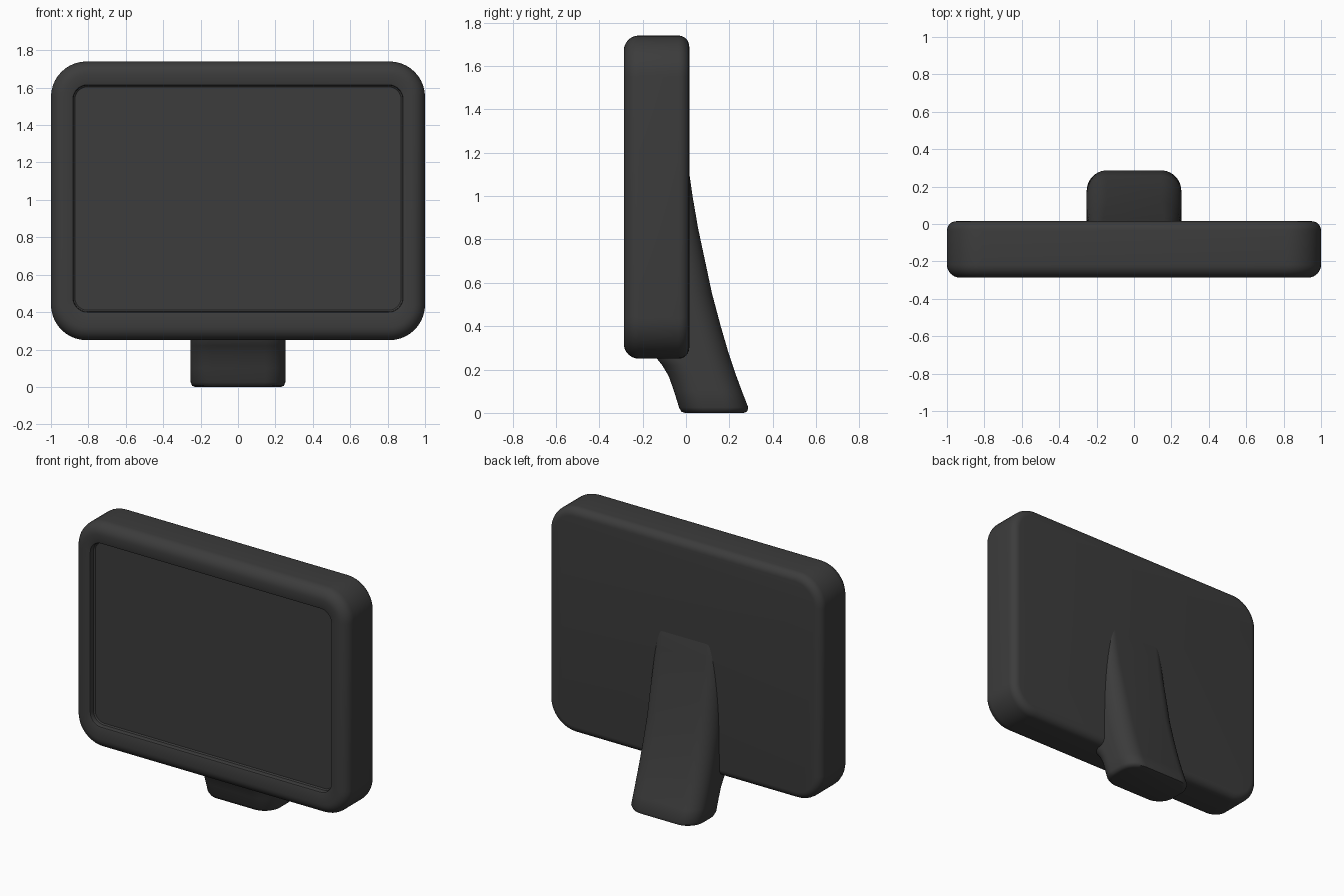
import bpy, bmesh
from math import sin, cos, pi

if "Cube" in bpy.data.objects:
    bpy.data.objects.remove(bpy.data.objects["Cube"])

mat = bpy.data.materials.new("charcoal plastic")
mat.use_nodes = True
COLOUR = (0.045, 0.045, 0.045, 1)
mat.diffuse_color = COLOUR
mat.node_tree.nodes["Principled BSDF"].inputs["Base Color"].default_value = COLOUR


def rounded_rect(w, h, r, steps=10):
    """Outline of a rounded rectangle with half sizes w and h."""
    pts = []
    for i, (sx, sy) in enumerate([(1, 1), (-1, 1), (-1, -1), (1, -1)]):
        for k in range(steps + 1):
            a = (i + k / steps) * pi / 2
            pts.append((sx * (w - r) + r * cos(a), sy * (h - r) + r * sin(a)))
    return pts


def loft(name, rings, angle):
    """Skin a stack of outlines and cap both ends."""
    bm = bmesh.new()
    loops = [[bm.verts.new(p) for p in ring] for ring in rings]
    for a, b in zip(loops, loops[1:]):
        for i in range(len(a)):
            j = (i + 1) % len(a)
            bm.faces.new((a[i], a[j], b[j], b[i]))
    bm.faces.new(loops[0])
    bm.faces.new(loops[-1])
    bmesh.ops.recalc_face_normals(bm, faces=bm.faces)
    mesh = bpy.data.meshes.new(name)
    bm.to_mesh(mesh)
    bm.free()
    mesh.materials.append(mat)
    obj = bpy.data.objects.new(name, mesh)
    bpy.context.collection.objects.link(obj)
    bpy.ops.object.select_all(action="DESELECT")
    obj.select_set(True)
    bpy.context.view_layer.objects.active = obj
    bpy.ops.object.shade_smooth_by_angle(angle=angle)
    return obj


def upright(w, h, r, y, zc):
    return [(x, y, zc + z) for x, z in rounded_rect(w, h, r)]


# Display housing: rounded back edge, straight side, rounded front rim
BACK, FRONT, MID = 0.015, -0.287, 0.995
W, H, R = 1.0, 0.745, 0.19
rings = []
for k in range(7):
    a = k / 6 * pi / 2
    d = 0.05 * (1 - sin(a))
    rings.append(upright(W - d, H - d, R - d, BACK - 0.05 * (1 - cos(a)), MID))
for k in range(9):
    a = k / 8 * pi / 2
    d = 0.07 * (1 - cos(a))
    rings.append(upright(W - d, H - d, R - d, FRONT + 0.07 * (1 - sin(a)), MID))

# Recessed screen with a softened lip
SCREEN_MID = 1.007
for d, y in [(-0.01, 0), (-0.003, 0.003), (0, 0.01), (0, 0.033), (0.008, 0.04)]:
    rings.append(upright(0.88 - d, 0.605 - d, 0.075 - d, FRONT + y, SCREEN_MID))
loft("display_housing", rings, 0.6)

# Leaning stand: height, front y, back y, half width
SECTIONS = [
    (0.0, -0.005, 0.265, 0.23), (0.006, -0.022, 0.282, 0.245),
    (0.025, -0.032, 0.287, 0.253), (0.1, -0.055, 0.258, 0.254),
    (0.17, -0.08, 0.232, 0.255), (0.22, -0.11, 0.215, 0.255),
    (0.27, -0.15, 0.198, 0.255), (0.4, -0.15, 0.16, 0.254),
    (0.55, -0.15, 0.12, 0.252), (0.7, -0.15, 0.088, 0.248),
    (0.85, -0.15, 0.056, 0.242), (1.0, -0.15, 0.03, 0.235),
    (1.1, -0.15, 0.016, 0.23), (1.14, -0.15, 0.005, 0.225),
]
rings = []
for z, front, back, w in SECTIONS:
    mid, half = (front + back) / 2, (back - front) / 2
    r = min(0.11, half * 0.8)
    rings.append([(x, mid + y, z) for x, y in rounded_rect(w, half, r)])
loft("stand", rings, 0.9)
